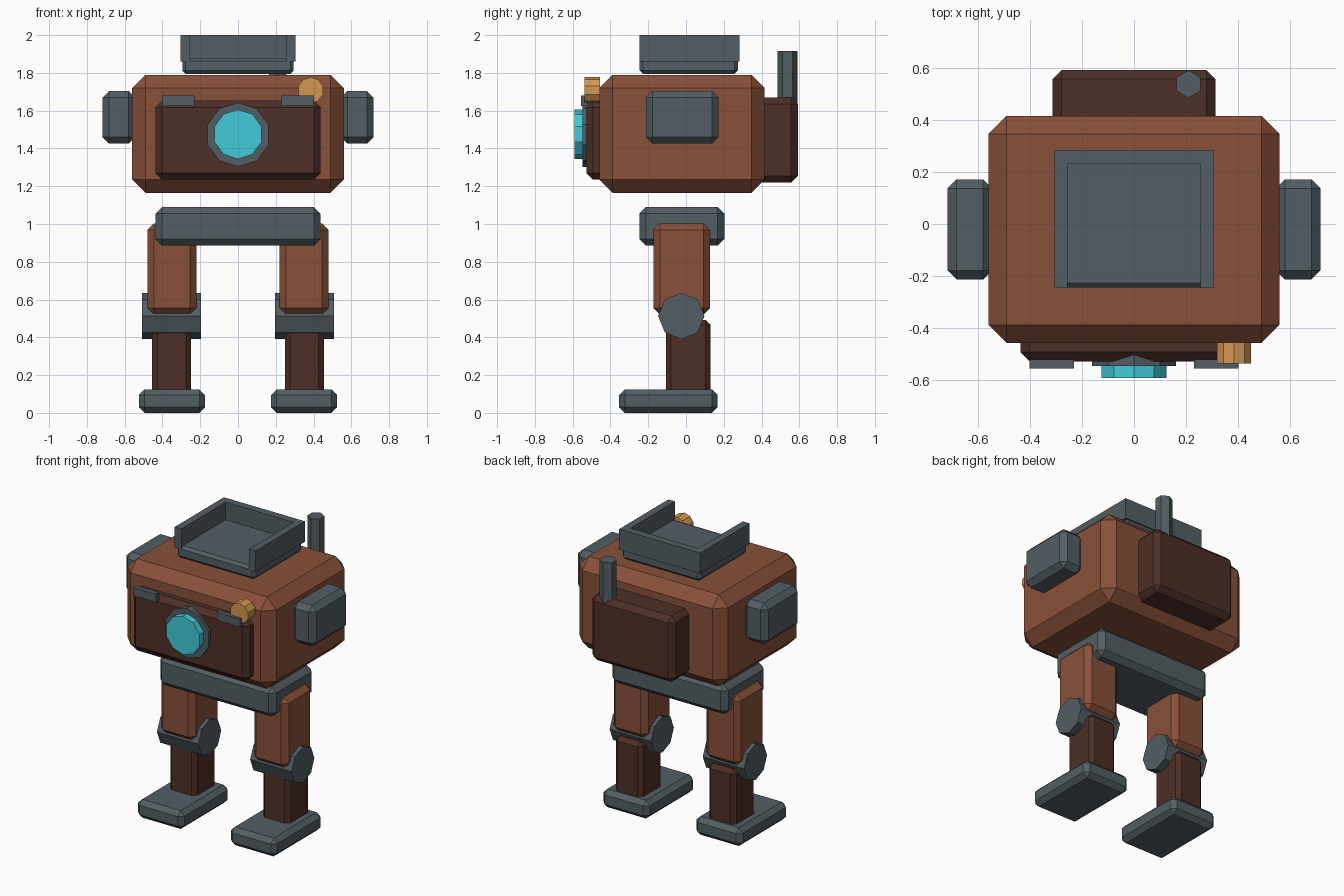
import bpy
import bmesh
from math import pi
from mathutils import Matrix

cube = bpy.data.objects.get("Cube")
if cube:
    bpy.data.objects.remove(cube, do_unlink=True)


def material(name, rgb):
    m = bpy.data.materials.new(name)
    m.use_nodes = True
    m.diffuse_color = (*rgb, 1)
    m.node_tree.nodes["Principled BSDF"].inputs["Base Color"].default_value = (*rgb, 1)
    return m


rust = material("rust brown", (0.246, 0.080, 0.041))
dark = material("dark brown", (0.074, 0.028, 0.020))
steel = material("steel grey", (0.084, 0.112, 0.125))
cyan = material("glowing cyan", (0.054, 0.597, 0.701))
amber = material("amber", (0.65, 0.31, 0.08))


def finish(name, bm, mat):
    mesh = bpy.data.meshes.new(name)
    bm.to_mesh(mesh)
    bm.free()
    mesh.materials.append(mat)
    obj = bpy.data.objects.new(name, mesh)
    bpy.context.collection.objects.link(obj)
    return obj


def box(name, mat, xs, ys, zs, chamfer=0):
    """Box between the given limits, with chamfered edges."""
    bm = bmesh.new()
    bmesh.ops.create_cube(bm, size=1)
    for v in bm.verts:
        v.co = [(lo + hi) / 2 + c * (hi - lo)
                for c, (lo, hi) in zip(v.co, (xs, ys, zs))]
    if chamfer:
        bmesh.ops.bevel(bm, geom=bm.edges[:], offset=chamfer, segments=1,
                        affect="EDGES", clamp_overlap=True)
    return finish(name, bm, mat)


def prism(name, mat, centre, radius, depth, sides, axis):
    """Regular prism along an axis; a corner points up (or along y for z)."""
    bm = bmesh.new()
    bmesh.ops.create_cone(bm, cap_ends=True, segments=sides, radius1=radius,
                          radius2=radius, depth=depth)
    # put a corner on +y before turning the prism
    first = max(bm.verts, key=lambda v: v.co.y).co.xy
    spin = Matrix.Rotation(first.angle_signed((0, 1)) * -1, 4, "Z")
    turn = {"X": Matrix.Rotation(pi / 2, 4, "X") @ Matrix.Rotation(0, 4, "Z"),
            "Y": Matrix.Rotation(pi / 2, 4, "X"),
            "Z": Matrix.Identity(4)}[axis]
    if axis == "X":
        turn = Matrix.Rotation(pi / 2, 4, "Z") @ turn
    bm.transform(Matrix.Translation(centre) @ turn @ spin)
    return finish(name, bm, mat)


# Torso and face
box("torso", rust, (-0.56, 0.56), (-0.458, 0.416), (1.165, 1.79), 0.07)
box("face_plate", dark, (-0.437, 0.437), (-0.528, -0.40), (1.235, 1.653), 0.035)
prism("eye_ring", steel, (0, -0.497, 1.473), 0.17, 0.1, 10, "Y")
prism("eye_lens", cyan, (0, -0.56, 1.475), 0.131, 0.063, 10, "Y")
prism("head_lamp", amber, (0.385, -0.496, 1.708), 0.069, 0.082, 10, "Y")

# Open-fronted roof tray
box("tray_floor", steel, (-0.295, 0.295), (-0.245, 0.275), (1.795, 1.88), 0.018)
box("tray_back_wall", steel, (-0.305, 0.305), (0.232, 0.284), (1.86, 2.0))

# Backpack and exhaust
box("backpack", dark, (-0.314, 0.314), (0.36, 0.592), (1.22, 1.67), 0.035)
prism("exhaust_pipe", steel, (0.21, 0.538, 1.755), 0.053, 0.32, 6, "Z")

# Hips
box("pelvis", steel, (-0.437, 0.437), (-0.247, 0.203), (0.885, 1.09), 0.035)

# Paired parts
for side, s in (("left", 1), ("right", -1)):
    def span(inner, outer):
        return tuple(sorted((s * inner, s * outer)))

    box(side + "_brow", steel, span(0.23, 0.402), (-0.555, -0.522), (1.625, 1.68))
    box(side + "_tray_wall", steel, span(0.255, 0.305), (-0.246, 0.284), (1.86, 2.0))
    box(side + "_shoulder_pod", steel, span(0.545, 0.717), (-0.213, 0.172),
        (1.425, 1.705), 0.035)
    box(side + "_thigh", rust, span(0.22, 0.48), (-0.173, 0.127), (0.52, 1.003), 0.035)
    prism(side + "_knee", steel, (s * 0.351, -0.025, 0.513), 0.123, 0.312, 8, "X")
    box(side + "_shin", dark, span(0.248, 0.454), (-0.107, 0.13), (0.09, 0.493), 0.027)
    box(side + "_foot", steel, span(0.175, 0.525), (-0.354, 0.168), (0, 0.125), 0.03)
